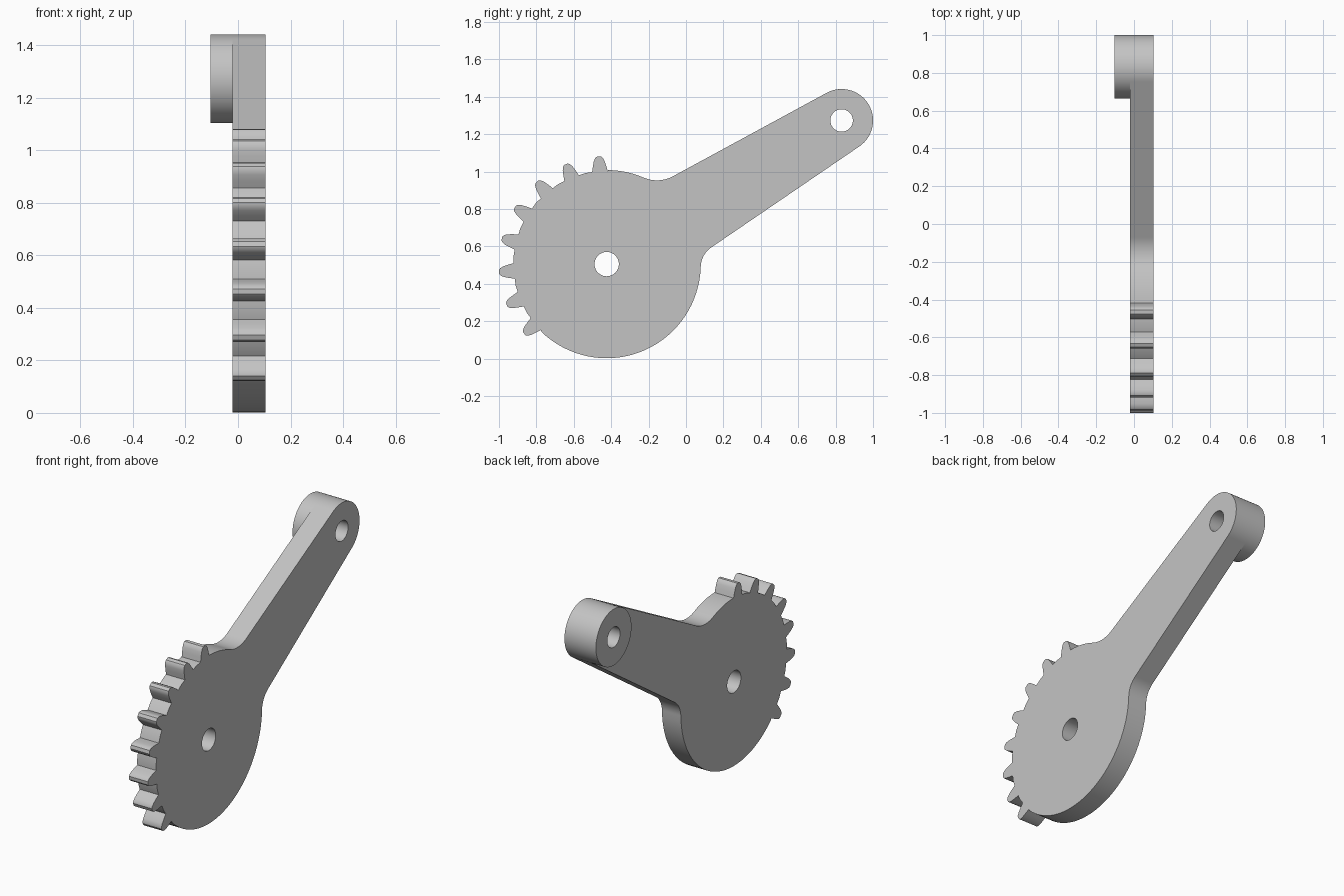
import bpy
import bmesh
from math import radians, degrees, asin, atan2, cos, sin
from mathutils import Vector

if "Cube" in bpy.data.objects:
    bpy.data.objects.remove(bpy.data.objects["Cube"])

GEAR, GEAR_R = Vector((-0.424, 0.505)), 0.503
TIP, TIP_R = Vector((0.832, 1.273)), 0.168
UPPER, LOWER = 28.5, 34.3            # slopes of the arm edges, in degrees
TEETH, FIRST_TOOTH, PITCH = 8, 94.2, 18
TOOTH = [(0.498, -0.042), (0.525, -0.036), (0.552, -0.029), (0.570, -0.020), (0.577, -0.010)]

metal = bpy.data.materials.new("grey_metal")
metal.use_nodes = True
colour = (0.55, 0.55, 0.55, 1)
metal.diffuse_color = colour
metal.node_tree.nodes["Principled BSDF"].inputs["Base Color"].default_value = colour


def polar(centre, radius, angle):
    a = radians(angle)
    return centre + radius * Vector((cos(a), sin(a)))


def arc(centre, radius, start, end, step=4):
    n = max(1, round(abs(end - start) / step))
    return [polar(centre, radius, start + (end - start) * i / n) for i in range(n + 1)]


def circle(centre, radius, n=64):
    return arc(centre, radius, 0, 360, 360 / n)[:-1]


def fillet(slope, side, radius):
    """Centre of the arc touching the disc and an arm edge, and its bearing from the disc."""
    normal = polar(Vector((0, 0)), 1, slope + 90 * side)
    edge = (TIP + normal * TIP_R - GEAR).dot(normal)
    bearing = slope + side * degrees(asin((edge + radius) / (GEAR_R + radius)))
    return polar(GEAR, GEAR_R + radius, bearing), bearing


def tooth(angle):
    flank = TOOTH + [(r, -w) for r, w in reversed(TOOTH)]
    return [polar(GEAR, r, angle + degrees(atan2(w, r))) for r, w in flank]


def slab(name, loops, x0, x1):
    """Fill an outline with holes in the YZ plane and extrude it along X."""
    bm = bmesh.new()
    for loop in loops:
        verts = [bm.verts.new((x0, p.x, p.y)) for p in loop]
        for i, v in enumerate(verts):
            bm.edges.new((verts[i - 1], v))
    bmesh.ops.triangle_fill(bm, use_beauty=True, edges=bm.edges[:])
    ext = bmesh.ops.extrude_face_region(bm, geom=bm.faces[:], use_keep_orig=True)
    moved = [g for g in ext["geom"] if isinstance(g, bmesh.types.BMVert)]
    bmesh.ops.translate(bm, verts=moved, vec=(x1 - x0, 0, 0))
    bmesh.ops.recalc_face_normals(bm, faces=bm.faces[:])
    mesh = bpy.data.meshes.new(name)
    bm.to_mesh(mesh)
    bm.free()
    mesh.materials.append(metal)
    obj = bpy.data.objects.new(name, mesh)
    bpy.context.collection.objects.link(obj)
    bpy.ops.object.select_all(action='DESELECT')
    obj.select_set(True)
    bpy.context.view_layer.objects.active = obj
    bpy.ops.object.shade_smooth_by_angle(angle=radians(30))
    return obj


# Outline: rounded arm end, upper fillet, toothed sector, plain disc, lower fillet
upper_r, lower_r = 0.18, 0.13
upper_c, upper_b = fillet(UPPER, 1, upper_r)
lower_c, lower_b = fillet(LOWER, -1, lower_r)
outline = arc(TIP, TIP_R, LOWER - 90, UPPER + 90)
outline += arc(upper_c, upper_r, UPPER - 90, upper_b - 180)
outline += arc(GEAR, GEAR_R, upper_b, FIRST_TOOTH - 5)[1:]
for i in range(TEETH):
    angle = FIRST_TOOTH + PITCH * i
    outline += tooth(angle)
    if i < TEETH - 1:
        outline.append(polar(GEAR, GEAR_R - 0.003, angle + PITCH / 2))
outline += arc(GEAR, GEAR_R, angle + 6, lower_b + 360)
outline += arc(lower_c, lower_r, lower_b + 180, LOWER + 90)[1:]

# Toothed lever plate with pivot hole and pin hole
pin_hole = circle(TIP, 0.06)
slab("toothed_lever", [outline, circle(GEAR, 0.065), pin_hole], -0.021, 0.104)

# Round boss behind the arm end
slab("arm_end_boss", [circle(TIP, TIP_R, 90), pin_hole], -0.104, -0.021)
